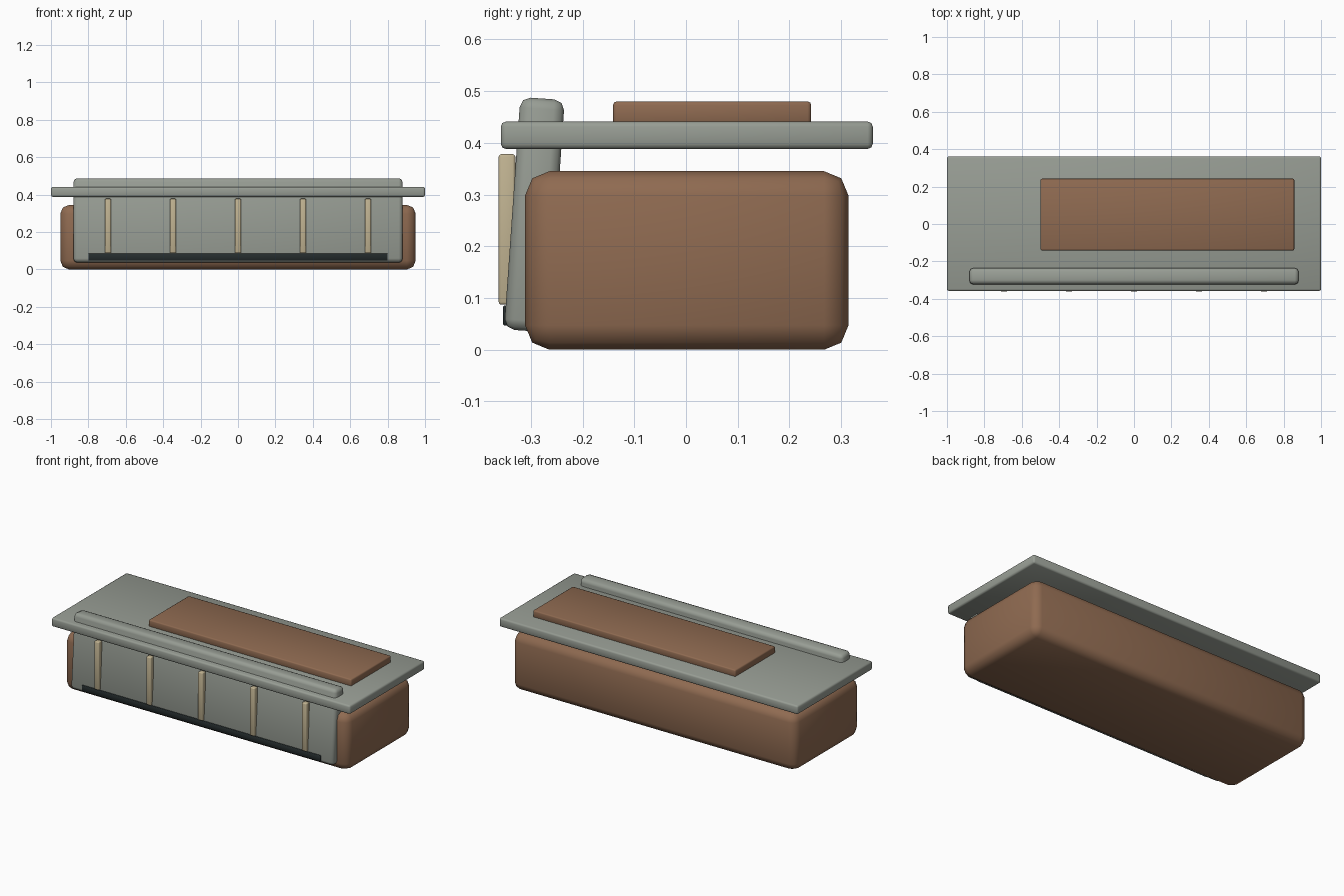
import bpy, math

if "Cube" in bpy.data.objects:
    bpy.data.objects.remove(bpy.data.objects["Cube"])


def material(name, rgb):
    m = bpy.data.materials.new(name)
    m.diffuse_color = (*rgb, 1)
    m.use_nodes = True
    m.node_tree.nodes["Principled BSDF"].inputs["Base Color"].default_value = m.diffuse_color
    return m


brown = material("warm brown", (0.275, 0.145, 0.082))
grey = material("stone grey", (0.31, 0.335, 0.295))
tan = material("pale tan", (0.53, 0.45, 0.285))
dark = material("dark slate", (0.018, 0.025, 0.026))


def box(name, lo, hi, mat, bevel, segments=2, tilt=0.0):
    """Bevelled box between two corners, optionally tilted about x."""
    size = [b - a for a, b in zip(lo, hi)]
    bpy.ops.mesh.primitive_cube_add(size=1, location=[(a + b) / 2 for a, b in zip(lo, hi)])
    ob = bpy.context.object
    ob.name = name
    ob.scale = size
    bpy.ops.object.transform_apply(location=False, rotation=False, scale=True)
    mod = ob.modifiers.new("bevel", 'BEVEL')
    mod.width = bevel
    mod.segments = segments
    bpy.ops.object.modifier_apply(modifier=mod.name)
    ob.rotation_euler.x = tilt
    ob.data.materials.append(mat)
    bpy.ops.object.shade_smooth_by_angle(angle=math.radians(50))
    return ob


# Main body
box("body", (-0.95, -0.311, 0), (0.95, 0.314, 0.345), brown, 0.047)

# Leaning front panel, rising through the top
box("front_panel", (-0.88, -0.336, 0.036), (0.88, -0.25, 0.486), grey, 0.02, 2,
    tilt=math.radians(-4))

# Counter slab and raised inlay
box("counter_slab", (-1, -0.358, 0.388), (1, 0.361, 0.441), grey, 0.01)
box("counter_inlay", (-0.5, -0.141, 0.435), (0.857, 0.242, 0.48), brown, 0.007)

# Dark kick strip
box("kick_strip", (-0.8, -0.3535, 0.047), (0.8, -0.325, 0.085), dark, 0.002, 1)

# Vertical battens
for i in range(5):
    x = (i - 2) * 0.3475
    box(f"batten_{i + 1}", (x - 0.016, -0.362, 0.087), (x + 0.016, -0.33, 0.378), tan, 0.005)

# Lean direction: top of the panel sits further back than its foot
panel = bpy.data.objects["front_panel"]
panel.location = (0, -0.293, 0.261)
